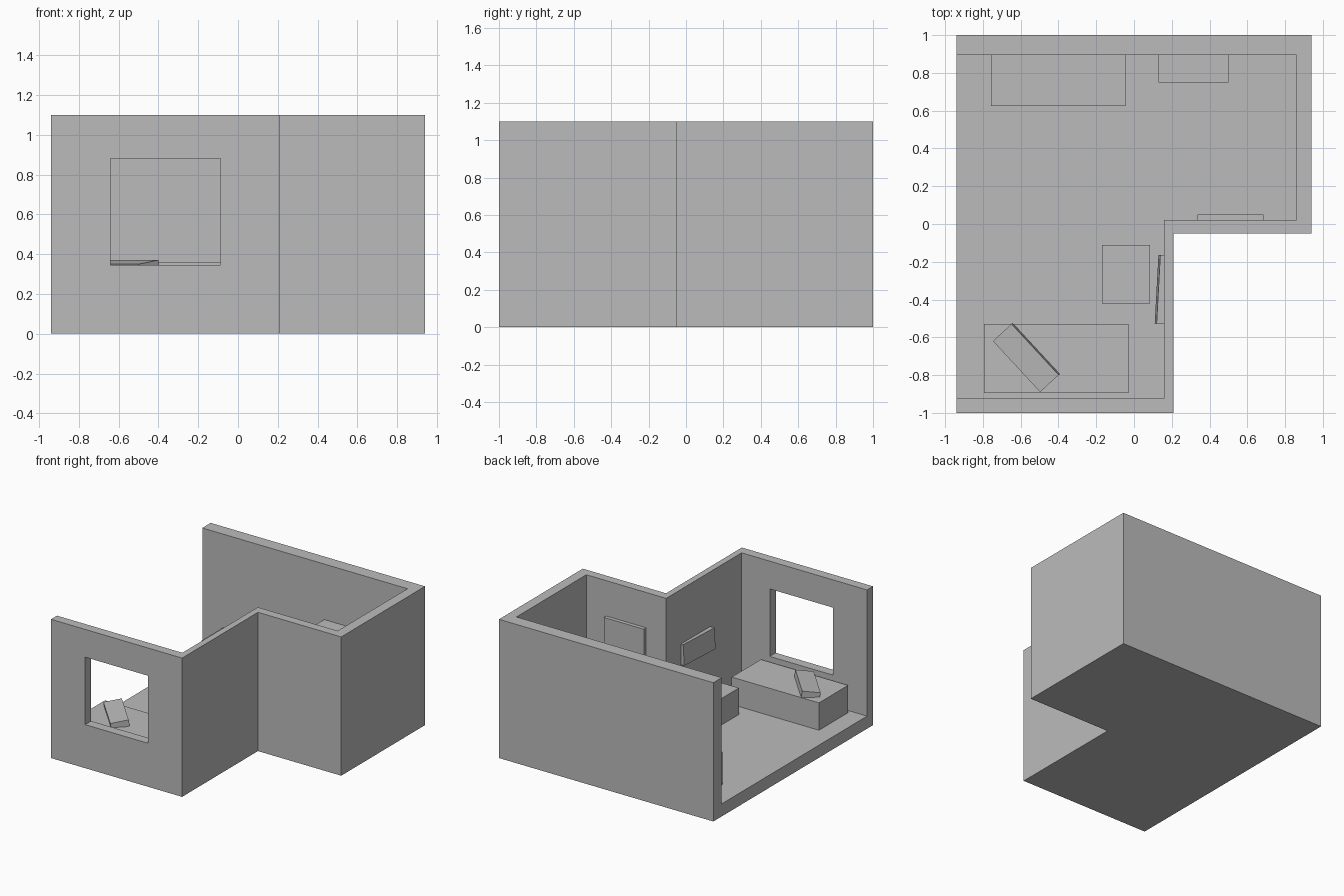
import bpy, bmesh
from math import radians, atan2
from mathutils import Matrix

if "Cube" in bpy.data.objects:
    bpy.data.objects.remove(bpy.data.objects["Cube"])

# One plain grey for the whole room
grey = bpy.data.materials.new("plain_grey")
grey.use_nodes = True
grey.diffuse_color = (0.5, 0.5, 0.5, 1)
grey.node_tree.nodes["Principled BSDF"].inputs["Base Color"].default_value = (0.5, 0.5, 0.5, 1)


def add_object(name, bm):
    bmesh.ops.recalc_face_normals(bm, faces=bm.faces)
    mesh = bpy.data.meshes.new(name)
    bm.to_mesh(mesh)
    bm.free()
    mesh.materials.append(grey)
    obj = bpy.data.objects.new(name, mesh)
    bpy.context.collection.objects.link(obj)
    return obj


def prism(name, outline, z0, z1):
    """Extrude a plan outline from z0 to z1."""
    bm = bmesh.new()
    base = bm.faces.new([bm.verts.new((x, y, z0)) for x, y in outline])
    top = bmesh.ops.extrude_face_region(bm, geom=[base])["geom"]
    verts = [v for v in top if isinstance(v, bmesh.types.BMVert)]
    bmesh.ops.translate(bm, verts=verts, vec=(0, 0, z1 - z0))
    return add_object(name, bm)


def box(name, x, y, z):
    """Box from (min, max) ranges."""
    return prism(name, [(x[0], y[0]), (x[1], y[0]), (x[1], y[1]), (x[0], y[1])], *z)


def slab(name, size, centre, rotation):
    """Turned box; rotation is a matrix."""
    bm = bmesh.new()
    bmesh.ops.create_cube(bm, size=1, matrix=Matrix.Translation(centre)
                          @ rotation @ Matrix.Diagonal((*size, 1)))
    return add_object(name, bm)


def cut(target, cutter):
    mod = target.modifiers.new("cut", 'BOOLEAN')
    mod.operation = 'DIFFERENCE'
    mod.solver = 'EXACT'
    mod.object = cutter
    bpy.context.view_layer.objects.active = target
    bpy.ops.object.modifier_apply(modifier=mod.name)
    bpy.data.objects.remove(cutter)


# L-shaped shell: floor and walls, open at one end
FLOOR, TOP = 0.1, 1.1
shell = prism("room_shell", [(-0.94, -1), (0.21, -1), (0.21, -0.05), (0.94, -0.05),
                             (0.94, 1), (-0.94, 1)], 0, TOP)
cut(shell, prism("cavity_cutter", [(-1.2, -0.925), (0.16, -0.925), (0.16, 0.02),
                                   (0.86, 0.02), (0.86, 0.895), (-1.2, 0.895)], FLOOR, 1.3))
cut(shell, box("window_cutter", (-0.64, -0.087), (-1.1, -0.91), (0.345, 0.88)))

# Furniture blocks standing on the floor
box("bed", (-0.795, -0.03), (-0.895, -0.53), (FLOOR, 0.317))
box("low_table", (-0.17, 0.085), (-0.42, -0.11), (FLOOR, 0.31))
box("sideboard", (-0.757, -0.045), (0.625, 0.895), (FLOOR, 0.36))
box("cabinet", (0.13, 0.5), (0.75, 0.895), (FLOOR, 0.66))
box("door", (0.335, 0.685), (0.02, 0.05), (FLOOR, 0.82))

# Tilted pillow on the bed
turn = Matrix.Rotation(atan2(-0.27, 0.25), 4, 'Z') @ Matrix.Rotation(radians(9), 4, 'X')
slab("pillow", (0.368, 0.135, 0.05), (-0.57, -0.707, 0.336), turn)

# Wall screen leaning slightly out of the side wall
lean = Matrix.Rotation(radians(-3.1), 4, 'Z') @ Matrix.Rotation(radians(3.5), 4, 'Y')
slab("wall_screen", (0.045, 0.365, 0.165), (0.147, -0.347, 0.585), lean)
